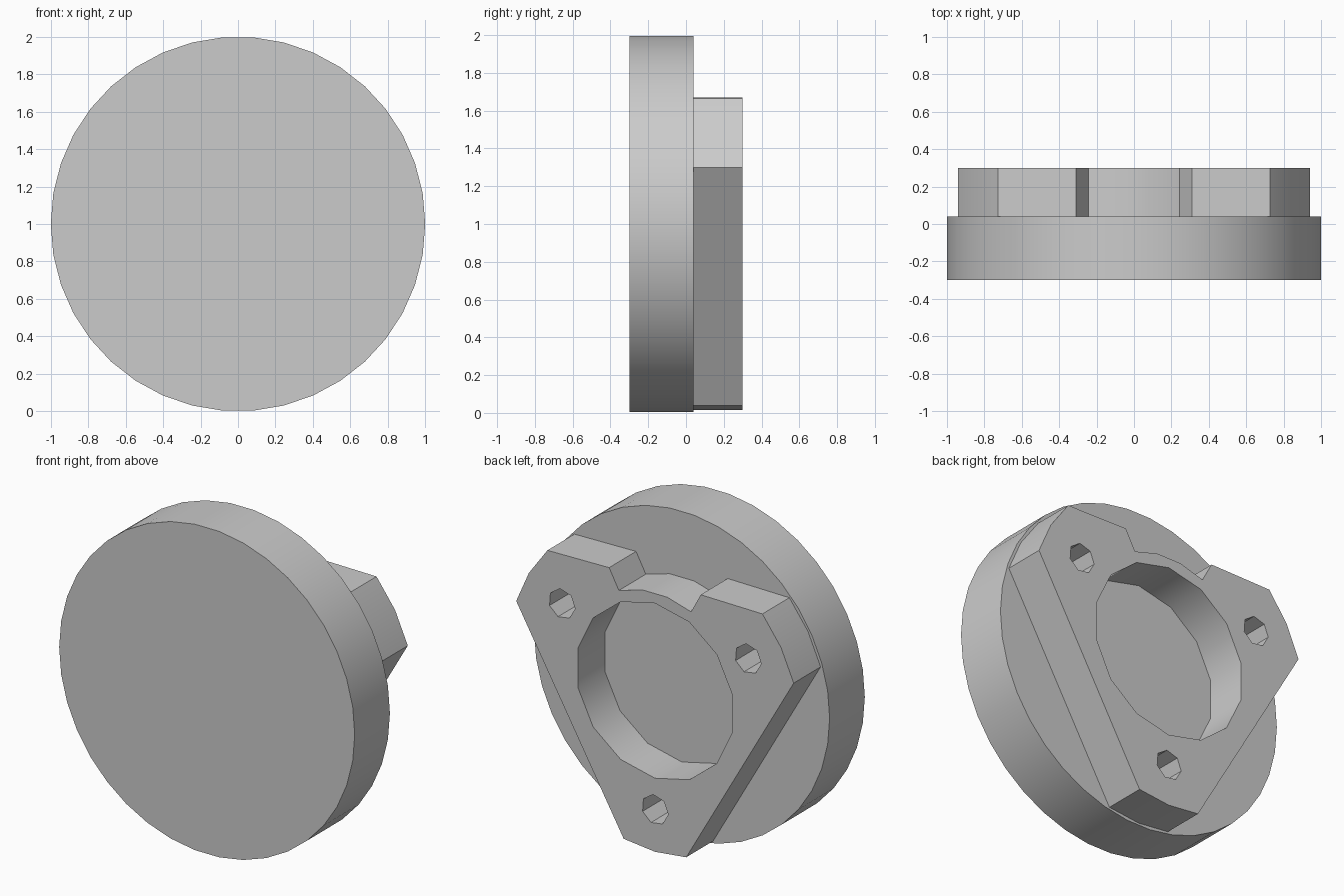
import bpy, bmesh
from math import radians, cos, sin, pi

if "Cube" in bpy.data.objects:
    bpy.data.objects.remove(bpy.data.objects["Cube"], do_unlink=True)

# One plain grey for the whole part
grey = bpy.data.materials.new("plain grey")
grey.use_nodes = True
GREY = (0.6, 0.6, 0.6, 1)
grey.diffuse_color = GREY
grey.node_tree.nodes["Principled BSDF"].inputs["Base Color"].default_value = GREY


def polar(r, deg, cx=0, cz=0):
    return (cx + r * cos(radians(deg)), cz + r * sin(radians(deg)))


def ring(r, sides, start, cx=0, cz=0):
    return [polar(r, start + 360 * i / sides, cx, cz) for i in range(sides)]


def plate(name, loops, y0, y1):
    """Upright flat plate from an outline and holes, between two depths."""
    curve = bpy.data.curves.new(name + "_profile", 'CURVE')
    curve.dimensions = '2D'
    curve.fill_mode = 'BOTH'
    curve.extrude = (y1 - y0) / 2
    for pts in loops:
        s = curve.splines.new('POLY')
        s.points.add(len(pts) - 1)
        for p, (x, z) in zip(s.points, pts):
            p.co = (x, z, 0, 1)
        s.use_cyclic_u = True
    helper = bpy.data.objects.new(name + "_helper", curve)
    bpy.context.collection.objects.link(helper)
    bpy.context.view_layer.update()
    mesh = bpy.data.meshes.new_from_object(
        helper.evaluated_get(bpy.context.evaluated_depsgraph_get()))
    bpy.data.objects.remove(helper, do_unlink=True)

    # Weld caps to walls and dissolve the flat triangulation
    bm = bmesh.new()
    bm.from_mesh(mesh)
    bmesh.ops.remove_doubles(bm, verts=bm.verts, dist=0.0005)
    bmesh.ops.recalc_face_normals(bm, faces=bm.faces)
    bm.to_mesh(mesh)
    bm.free()
    mesh.name = name
    mesh.materials.clear()
    mesh.materials.append(grey)

    ob = bpy.data.objects.new(name, mesh)
    bpy.context.collection.objects.link(ob)
    ob.rotation_euler = (pi / 2, 0, 0)
    ob.location = (0, (y0 + y1) / 2, 1)
    bpy.ops.object.select_all(action='DESELECT')
    ob.select_set(True)
    bpy.context.view_layer.objects.active = ob
    bpy.ops.object.shade_smooth_by_angle(angle=radians(30))
    return ob


# Round front disc
plate("front_disc", [ring(1, 38, 0)], -0.30, 0.04)

# Three-lobed flange outline with a notch in its top edge
outline = []
for lobe in (30, 150, 270):
    outline += [polar(0.985, lobe + d) for d in (-12.4, 0, 12.4)]
    if lobe == 30:
        outline.append((0.31, 0.67))
        outline += [polar(0.6, a) for a in (66, 82, 98, 114)]
        outline.append((-0.31, 0.67))

# Central bore and one bolt hole per lobe
bore = ring(0.535, 14, 90)
bolts = [ring(0.09, 7, 30, *polar(0.727, a)) for a in (30, 150, 270)]
plate("mounting_flange", [outline, bore] + bolts, 0.04, 0.30)
